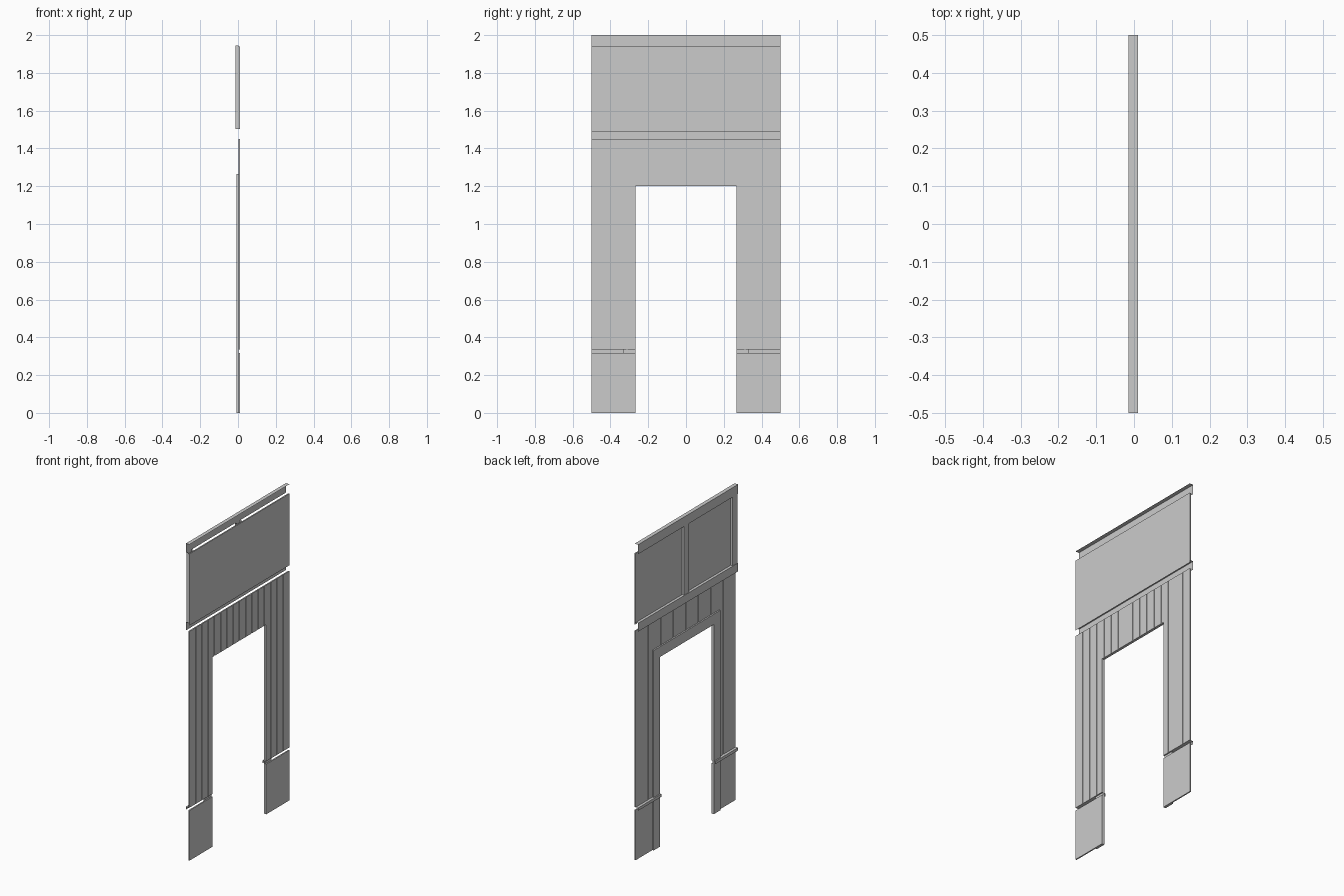
import bpy, bmesh

old = bpy.data.objects.get("Cube")
if old:
    bpy.data.objects.remove(old, do_unlink=True)

grey = bpy.data.materials.new("plain grey")
grey.use_nodes = True
grey.diffuse_color = (0.6, 0.6, 0.6, 1)
grey.node_tree.nodes["Principled BSDF"].inputs["Base Color"].default_value = (0.6, 0.6, 0.6, 1)

BACK, FRONT = -0.015, 0.01     # outer planes of the trims
SKIN = 0.002                   # back of the cladding
HALF, DOOR, HEAD = 0.5, 0.268, 1.2
FRAME = 0.065                  # width of the door frame


def finish(name, bm):
    mesh = bpy.data.meshes.new(name)
    bm.to_mesh(mesh)
    bm.free()
    mesh.materials.append(grey)
    obj = bpy.data.objects.new(name, mesh)
    bpy.context.collection.objects.link(obj)
    return obj


def slab(name, outline, x0, x1):
    """Flat (y, z) outline given thickness along x."""
    bm = bmesh.new()
    face = bm.faces.new([bm.verts.new((x0, y, z)) for y, z in outline])
    new = bmesh.ops.extrude_face_region(bm, geom=[face])["geom"]
    verts = [v for v in new if isinstance(v, bmesh.types.BMVert)]
    bmesh.ops.translate(bm, verts=verts, vec=(x1 - x0, 0, 0))
    bmesh.ops.recalc_face_normals(bm, faces=bm.faces)
    return finish(name, bm)


def board(name, y0, y1, z0, z1, x0=SKIN, x1=FRONT):
    return slab(name, [(y0, z0), (y1, z0), (y1, z1), (y0, z1)], x0, x1)


def sheet(name, profile, axis, start, end):
    """Thin folded metal: an open profile swept along y or z."""
    bm = bmesh.new()
    rows = []
    for t in (start, end):
        rows.append([bm.verts.new((a, t, b) if axis == "y" else (a, b, t))
                     for a, b in profile])
    for i in range(len(profile) - 1):
        bm.faces.new((rows[0][i], rows[0][i + 1], rows[1][i + 1], rows[1][i]))
    return finish(name, bm)


# Upper panel and plain base panels
board("upper_panel", -HALF, HALF, 1.503, 1.94)
for side, sign in (("left", 1), ("right", -1)):
    board(side + "_base_panel", *sorted((sign * DOOR, sign * HALF)), 0, 0.317)

# Ribbed cladding: full planks beside the opening, short ones above it
count, gap = 16, 0.002
pitch = 2 * HALF / count
for i in range(count):
    y0 = -HALF + i * pitch + (gap if i else 0)
    y1 = -HALF + (i + 1) * pitch - (gap if i < count - 1 else 0)
    mid = (y0 + y1) / 2
    name = f"plank_{i + 1}"
    if abs(mid) < DOOR - pitch / 2:
        board(name, y0, y1, HEAD, 1.45)
    elif abs(mid) > DOOR + pitch / 2:
        board(name, y0, y1, 0.335, 1.45)
    else:
        # planks notched around the corner of the opening
        s = 1 if mid > 0 else -1
        inner, outer = sorted((abs(y0), abs(y1)))
        slab(name, [(s * inner, 1.45), (s * outer, 1.45), (s * outer, 0.335),
                    (s * DOOR, 0.335), (s * DOOR, HEAD), (s * inner, HEAD)], SKIN, FRONT)

# Recessed backing that closes the grooves
slab("groove_backing", [(-HALF, 0.335), (-HALF, 1.45), (HALF, 1.45), (HALF, 0.335),
                        (DOOR, 0.335), (DOOR, HEAD), (-DOOR, HEAD), (-DOOR, 0.335)],
     SKIN + 0.002, FRONT - 0.004)

# Door frame standing proud at the back
outer, top = DOOR + FRAME, HEAD + FRAME
slab("door_frame", [(-outer, 0), (-outer, top), (outer, top), (outer, 0),
                    (DOOR, 0), (DOOR, HEAD), (-DOOR, HEAD), (-DOOR, 0)], -0.007, SKIN)

# Folded trims
sheet("top_trim", [(BACK, 1.94), (BACK, 2.0), (FRONT, 2.0)], "y", -HALF, HALF)
sheet("middle_trim", [(BACK, 1.45), (BACK, 1.503), (FRONT, 1.503), (FRONT, 1.487)],
      "y", -HALF, HALF)
for side, sign in (("left", 1), ("right", -1)):
    sheet(side + "_base_trim", [(BACK, 0.317), (BACK, 0.335), (FRONT, 0.335)],
          "y", sign * DOOR, sign * HALF)

# Angle studs behind the upper panel
for name, y in (("middle_stud", -0.015), ("end_stud", -HALF)):
    sheet(name, [(SKIN, y), (BACK + 0.003, y), (BACK + 0.003, y + 0.05), (SKIN, y + 0.05)],
          "z", 1.503, 1.945)
